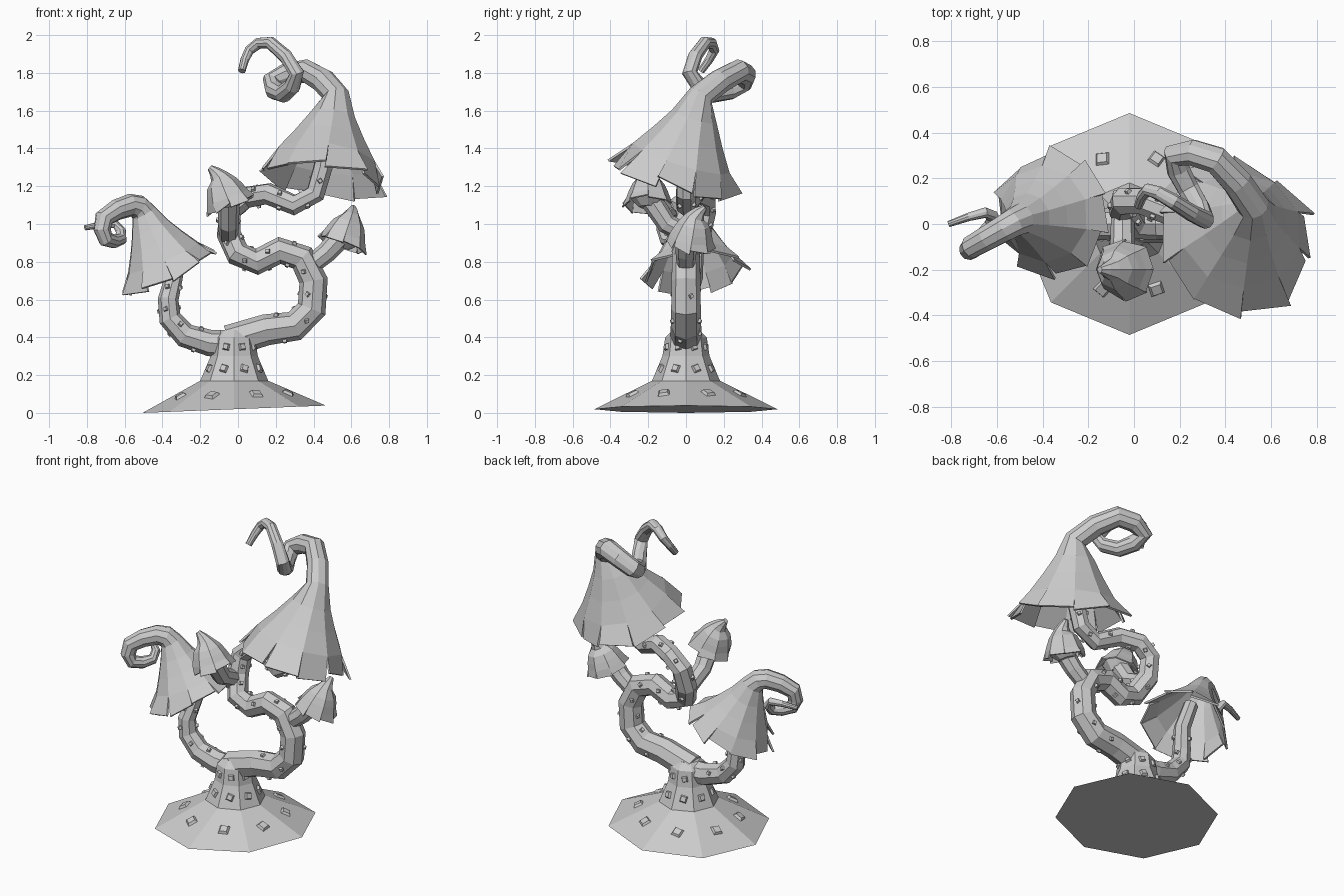
import bpy, bmesh, math, random
from mathutils import Vector
from mathutils.geometry import interpolate_bezier

random.seed(4)
default_cube = bpy.data.objects.get("Cube")
if default_cube:
    bpy.data.objects.remove(default_cube)

grey = bpy.data.materials.new("stone_grey")
grey.use_nodes = True
colour = (0.6, 0.6, 0.6, 1)
grey.diffuse_color = colour
grey.node_tree.nodes["Principled BSDF"].inputs["Base Color"].default_value = colour


def finish(bm, name, shell=None):
    """Turn the mesh into an object, hollow shells get a thickness."""
    bmesh.ops.recalc_face_normals(bm, faces=bm.faces)
    mesh = bpy.data.meshes.new(name)
    bm.to_mesh(mesh)
    bm.free()
    mesh.materials.append(grey)
    model_part = bpy.data.objects.new(name, mesh)
    bpy.context.collection.objects.link(model_part)
    if shell:
        solidify = model_part.modifiers.new("shell", 'SOLIDIFY')
        solidify.thickness = shell
        solidify.offset = -1


def frames(points):
    """Centre, two cross axes and direction along a path, without twisting."""
    across = Vector((0, 1, 0))
    result = []
    for index, point in enumerate(points):
        following = points[min(index + 1, len(points) - 1)]
        previous = points[max(index - 1, 0)]
        along = (following - previous).normalized()
        across = (across - along * across.dot(along)).normalized()
        result.append((point, across, along.cross(across), along))
    return result


def rim_point(frame, angle, radius):
    centre, across, up, along = frame
    return centre + (across * math.cos(angle) + up * math.sin(angle)) * radius


def skin(bm, path_frames, radii, sides):
    """Bridge one ring of vertices per frame; return rings and rows of faces."""
    rings = []
    for frame, radius in zip(path_frames, radii):
        rings.append([bm.verts.new(rim_point(frame, math.tau * i / sides, radius))
                      for i in range(sides)])
    rows = []
    for lower, upper in zip(rings, rings[1:]):
        rows.append([bm.faces.new((lower[i - 1], lower[i], upper[i], upper[i - 1]))
                     for i in range(sides)])
    return rings, rows


def taper(start, end, count):
    return [start + (end - start) * i / (count - 1) for i in range(count)]


studs = bmesh.new()


def add_stud(face, size):
    """Small raised square scale sitting on a face."""
    face.normal_update()
    centre, normal = face.calc_center_median(), face.normal
    across = (face.verts[1].co - face.verts[0].co).normalized()
    turn = random.uniform(-0.4, 0.4) + math.pi / 4
    rings = []
    for width, height in ((size, -0.01), (size * 0.6, 0.014)):
        frame = (centre + normal * height, across, normal.cross(across), normal)
        rings.append([studs.verts.new(rim_point(frame, turn + math.pi / 2 * i, width))
                      for i in range(4)])
    lower, upper = rings
    for i in range(4):
        studs.faces.new((lower[i - 1], lower[i], upper[i], upper[i - 1]))
    studs.faces.new(upper)


def tube(name, path, start, end, studded=False):
    """Closed eight-sided tube, tapering from start to end radius."""
    bm = bmesh.new()
    points = [Vector(point) for point in path]
    rings, rows = skin(bm, frames(points), taper(start, end, len(points)), 8)
    bm.faces.new(reversed(rings[0]))
    bm.faces.new(rings[-1])
    bmesh.ops.recalc_face_normals(bm, faces=bm.faces)
    if studded:
        for k, row in enumerate(rows[1:-1]):
            for j, face in enumerate(row):
                if (j * 3 + k * 2) % 8 < 3:
                    add_stud(face, 0.02)
    finish(bm, name)


def smooth(points):
    """Rounded path through all but the first and last guide points."""
    path = []
    for before, a, b, after in zip(points, points[1:], points[2:], points[3:]):
        path += interpolate_bezier(a, a + (b - before) / 6, b - (after - a) / 6, b, 3)[:-1]
    return path + [points[-2]]


def cap(name, rim, neck, curl, wide, narrow, tip, power, sides, shell):
    """Hollow hat: torn flaps at the rim, a flared skirt and a curling tip."""
    rim, neck = Vector(rim), Vector(neck)
    guides = [neck.lerp(rim, 0.3), neck] + [Vector(point) for point in curl]
    tail = smooth(guides + [guides[-1] * 2 - guides[-2]])
    skirt = [rim.lerp(neck, i / 4) for i in range(4)]
    radii = [narrow + (wide - narrow) * (1 - i / 4) ** power for i in range(4)]
    radii += taper(narrow, tip, len(tail))
    path_frames = frames(skirt + tail)
    bm = bmesh.new()
    rings, rows = skin(bm, path_frames[1:], radii[1:], sides)
    bm.faces.new(rings[-1])
    along = path_frames[0][-1]
    for i in range(sides):
        corners = []
        for step in (i, i - 1):
            reach = wide * random.uniform(0.9, 1.1)
            drop = along * wide * random.uniform(-0.1, 0.1)
            corners.append(bm.verts.new(rim_point(path_frames[0], math.tau * step / sides, reach) + drop))
        bm.faces.new((rings[0][i - 1], rings[0][i], *corners))
    finish(bm, name, shell)


# Flared foot and trunk, the underside slightly tilted
bm = bmesh.new()
levels = [Vector((-0.02, 0, z)) for z in (0.02, 0.17, 0.3, 0.4, 0.44)]
rings, rows = skin(bm, frames(levels), (0.485, 0.18, 0.125, 0.11, 0.07), 8)
for vert in rings[0]:
    vert.co.z = (vert.co.x + 0.505) * 0.04
bm.faces.new(reversed(rings[0]))
bm.faces.new(rings[-1])
bmesh.ops.recalc_face_normals(bm, faces=bm.faces)
for row, size in zip(rows, (0.05, 0.035, 0.03)):
    for face in row:
        add_stud(face, size)
finish(bm, "trunk")

# Branches and the two short stems
tube("main_branch", [
    (-0.05, 0, 0.38), (0.15, 0, 0.44), (0.3, 0, 0.46), (0.39, 0, 0.55), (0.4, 0, 0.7),
    (0.34, 0, 0.82), (0.22, 0, 0.86), (0.1, 0, 0.8), (0, 0, 0.84), (-0.05, 0.07, 0.95),
    (-0.04, 0.1, 1.07), (0.04, 0.1, 1.14), (0.16, 0.05, 1.16), (0.3, 0, 1.1),
    (0.41, 0, 1.16), (0.45, 0, 1.3), (0.46, 0, 1.4)], 0.085, 0.05, True)
tube("side_branch", [
    (0, 0, 0.36), (-0.15, 0, 0.37), (-0.28, 0, 0.41), (-0.36, 0, 0.5),
    (-0.37, 0, 0.6), (-0.34, 0.04, 0.72), (-0.4, 0.05, 0.9)], 0.075, 0.045, True)
tube("front_stem", [(-0.05, 0.04, 0.93), (-0.05, -0.1, 1), (-0.05, -0.2, 1.15)], 0.05, 0.06)
tube("right_stem", [(0.37, 0, 0.77), (0.47, 0, 0.85), (0.56, 0, 0.95)], 0.05, 0.06)

# Large hats with spiral tips
cap("large_cap", (0.45, -0.06, 1.24), (0.52, 0.08, 1.68), [
    (0.36, 0.28, 1.81), (0.18, 0.3, 1.75), (0.24, 0.15, 1.69), (0.31, 0.02, 1.8),
    (0.17, 0.1, 1.96), (0.06, 0.15, 1.92), (0.02, 0.08, 1.81)],
    0.35, 0.07, 0.02, 1.2, 10, 0.012)
cap("side_cap", (-0.36, 0.05, 0.74), (-0.5, 0.02, 1.06), [
    (-0.57, -0.02, 1.1), (-0.71, -0.1, 1.03), (-0.7, -0.1, 0.92), (-0.62, 0, 0.92),
    (-0.65, 0.05, 1), (-0.81, 0, 0.98)],
    0.27, 0.07, 0.014, 1.2, 10, 0.012)

# Small hats with bent tips and a pad underneath
cap("front_cap", (-0.04, -0.2, 1.1), (-0.1, -0.2, 1.25), [(-0.15, -0.2, 1.3)],
    0.13, 0.05, 0.015, 0.6, 8, 0.008)
tube("front_pad", [(-0.04, -0.2, 1.09), (-0.05, -0.2, 1.14)], 0.05, 0.1)
cap("right_cap", (0.55, 0.02, 0.89), (0.6, 0.05, 1.04), [(0.61, 0.1, 1.09)],
    0.13, 0.05, 0.015, 0.6, 8, 0.008)
tube("right_pad", [(0.54, 0.02, 0.88), (0.56, 0.02, 0.93)], 0.05, 0.1)

finish(studs, "bark_studs")
